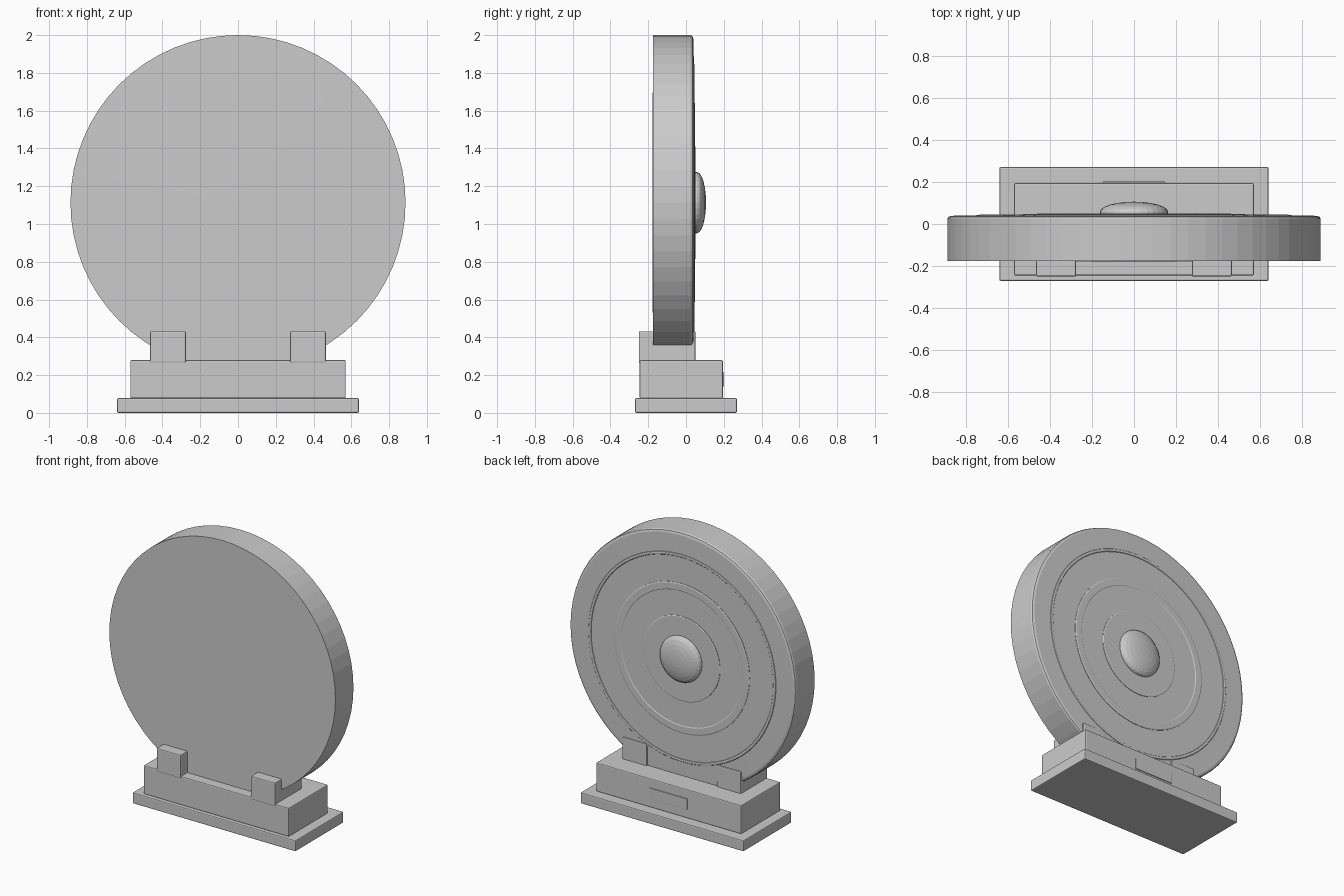
import bpy, bmesh, math

if "Cube" in bpy.data.objects:
    bpy.data.objects.remove(bpy.data.objects["Cube"])

CENTRE_Z = 1.113
SEGMENTS = 64


def box(name, lo, hi, bevel=0.007):
    bm = bmesh.new()
    bmesh.ops.create_cube(bm, size=1)
    for v in bm.verts:
        v.co = [(a + b) / 2 + c * (b - a) for a, b, c in zip(lo, hi, v.co)]
    bmesh.ops.recalc_face_normals(bm, faces=bm.faces)
    me = bpy.data.meshes.new(name)
    bm.to_mesh(me)
    bm.free()
    ob = bpy.data.objects.new(name, me)
    bpy.context.collection.objects.link(ob)
    mod = ob.modifiers.new("Bevel", 'BEVEL')
    mod.width = bevel
    mod.segments = 2
    return ob


def lathe(name, profile, segments=SEGMENTS, closed=False):
    """Spin (radius, y) points about the horizontal disc axis."""
    bm = bmesh.new()
    rings = []
    for r, y in profile:
        if r == 0:
            rings.append([bm.verts.new((0, y, CENTRE_Z))] * segments)
        else:
            angles = [2 * math.pi * i / segments for i in range(segments)]
            rings.append([bm.verts.new((r * math.sin(a), y, CENTRE_Z + r * math.cos(a)))
                          for a in angles])
    pairs = list(zip(rings, rings[1:]))
    if closed:
        pairs.append((rings[-1], rings[0]))
    for a, b in pairs:
        for i in range(segments):
            j = (i + 1) % segments
            corners = list(dict.fromkeys((a[i], a[j], b[j], b[i])))
            bm.faces.new(corners)
    bmesh.ops.recalc_face_normals(bm, faces=bm.faces)
    me = bpy.data.meshes.new(name)
    bm.to_mesh(me)
    bm.free()
    ob = bpy.data.objects.new(name, me)
    bpy.context.collection.objects.link(ob)
    return ob


def ring(name, radius, y, width, height):
    # Thin embedded ring with an oval section
    section = [(radius + width * math.cos(2 * math.pi * k / 8),
                y + height * math.sin(2 * math.pi * k / 8)) for k in range(8)]
    return lathe(name, section, closed=True)


# Stepped base
box("plinth", (-0.64, -0.27, 0), (0.64, 0.27, 0.078))
box("base_block", (-0.57, -0.245, 0.076), (0.57, 0.195, 0.28))
box("rear_panel", (-0.15, 0.18, 0.14), (0.15, 0.201, 0.215), 0.002)

# Cradle blocks gripping the disc, mirrored left and right
cradle = box("cradle_blocks", (0.275, -0.25, 0.265), (0.465, 0.05, 0.432))
cradle.modifiers.new("Mirror", 'MIRROR')

# Large upright disc, with a flat front and softly rounded back edge
lathe("disc_body", [(0, -0.178), (0.887, -0.175), (0.887, 0.025),
                    (0.882, 0.034), (0.868, 0.039), (0.73, 0.042), (0, 0.043)])

# Concentric relief on the back
ring("outer_ring", 0.725, 0.041, 0.012, 0.005)
lathe("middle_plate", [(0.53, 0.038), (0.53, 0.045), (0.522, 0.048),
                       (0.48, 0.048), (0.475, 0.045), (0, 0.045)])
lathe("inner_plate", [(0.30, 0.04), (0.30, 0.048), (0.295, 0.051), (0, 0.051)])

# Domed centre boss
dome = [(0.162 * math.cos(math.pi * k / 12), 0.058 + 0.048 * math.sin(math.pi * k / 12))
        for k in range(6)]
lathe("centre_boss", [(0.162, 0.04)] + dome + [(0, 0.106)], 32)
